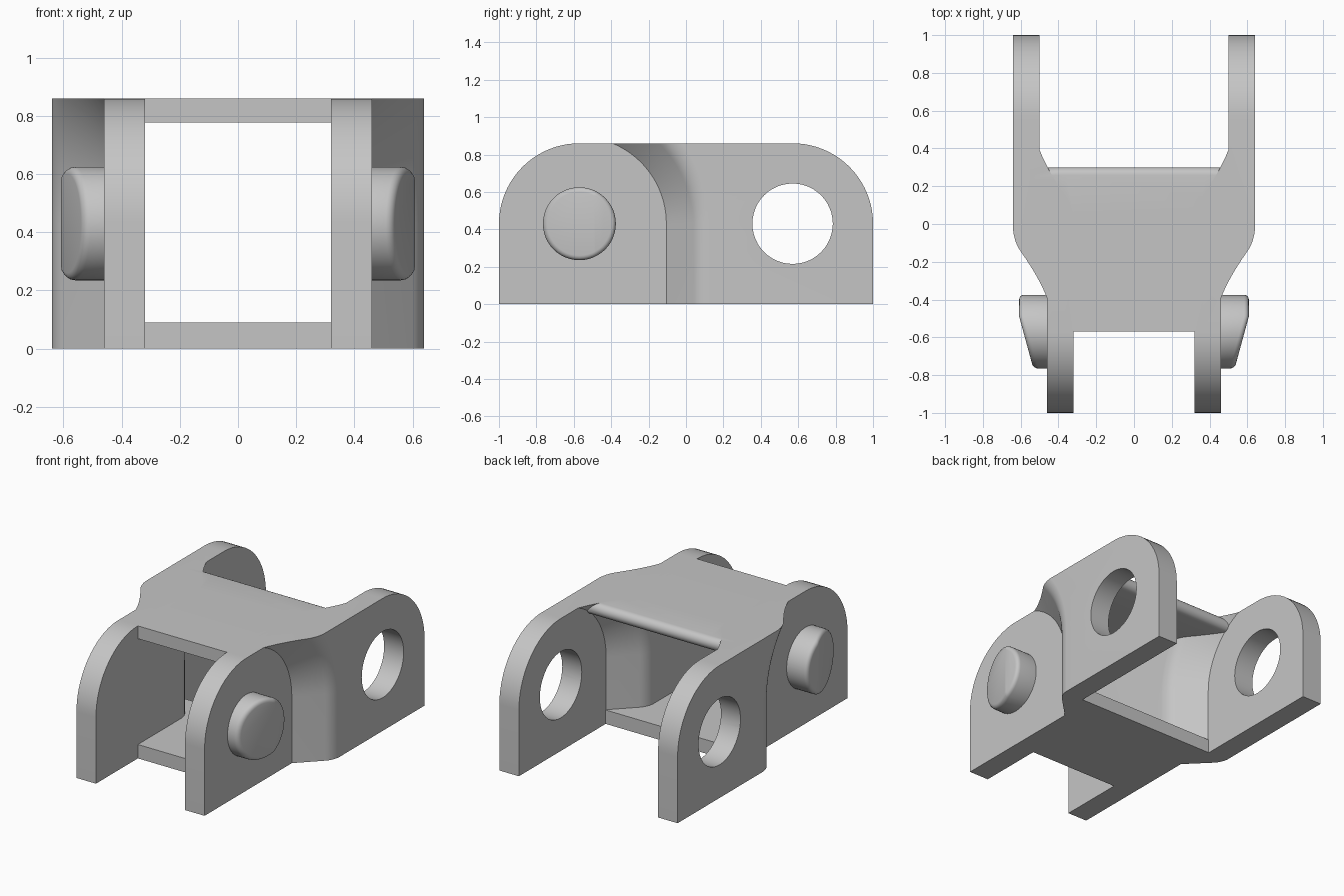
import bpy, bmesh, math
from mathutils import Vector

if "Cube" in bpy.data.objects:
    bpy.data.objects.remove(bpy.data.objects["Cube"])

H, C, R = 0.86, 0.57, 0.43      # height, pin distance from centre, lobe radius

steel = bpy.data.materials.new("steel_grey")
steel.diffuse_color = (0.56, 0.56, 0.56, 1)
steel.use_nodes = True
steel.node_tree.nodes["Principled BSDF"].inputs["Base Color"].default_value = steel.diffuse_color


def finish(name, bm):
    bmesh.ops.recalc_face_normals(bm, faces=bm.faces[:])
    mesh = bpy.data.meshes.new(name)
    bm.to_mesh(mesh)
    bm.free()
    mesh.materials.append(steel)
    ob = bpy.data.objects.new(name, mesh)
    bpy.context.collection.objects.link(ob)
    return ob


def loft(name, rings):
    """Skin (x, [(y, z), ...]) rings and cap both ends."""
    bm = bmesh.new()
    vs = [[bm.verts.new((x, y, z)) for y, z in ring] for x, ring in rings]
    n = len(vs[0])
    for a, b in zip(vs, vs[1:]):
        for i in range(n):
            j = (i + 1) % n
            bm.faces.new((a[i], a[j], b[j], b[i]))
    bm.faces.new(vs[0])
    bm.faces.new(vs[-1])
    return finish(name, bm)


def arc(cy, cz, r, a0, a1, n):
    return [(cy + r * math.cos(math.radians(a0 + (a1 - a0) * i / n)),
             cz + r * math.sin(math.radians(a0 + (a1 - a0) * i / n))) for i in range(n + 1)]


def apply_modifiers(ob):
    bpy.context.view_layer.objects.active = ob
    for m in list(ob.modifiers):
        bpy.ops.object.modifier_apply(modifier=m.name)


def boolean(ob, other, op):
    m = ob.modifiers.new(op, 'BOOLEAN')
    m.object, m.operation, m.solver = other, op, 'EXACT'
    apply_modifiers(ob)
    bpy.data.objects.remove(other)


def mirror(ob):
    m = ob.modifiers.new("mirror", 'MIRROR')
    m.use_mirror_merge = False
    apply_modifiers(ob)


def smooth(ob, angle):
    bpy.ops.object.select_all(action='DESELECT')
    ob.select_set(True)
    bpy.context.view_layer.objects.active = ob
    bpy.ops.object.shade_smooth_by_angle(angle=math.radians(angle))


# side wall: thick slab with two rounded upper corners
outline = [(-1, 0), (1, 0)] + arc(C, R, R, 0, 90, 20) + arc(-C, R, R, 90, 180, 20)
body = loft("link_body", [(0.32, outline), (0.64, outline)])

# flared clearance pockets: outside at the front, inside at the rear
flare = [(0.46, 0.465), (0.60, 0.605)]
for i in range(1, 7):
    a = math.radians(45 - 45 * i / 6)
    flare.append((0.6405 - 0.14 * (1 - math.cos(a)), 0.703 - 0.14 * math.sin(a)))
flare.append((0.72, 0.703))
for side in (-1, 1):
    rings = []
    for x, r in flare:
        ring = [(side * C + r, -0.2)] + arc(side * C, R, r, 0, 180, 48) + [(side * C - r, -0.2)]
        rings.append((x if side < 0 else 0.96 - x, ring))
    boolean(body, loft("pocket_cutter", rings), 'DIFFERENCE')

# rear pin hole
hole = arc(C, R, 0.215, 0, 360, 48)[:-1]
boolean(body, loft("hole_cutter", [(0.25, hole), (0.75, hole)]), 'DIFFERENCE')
mirror(body)

# top plate with a rounded rear edge, and bottom plate, both let into the walls
top_rear = arc(0.30 - 0.0415, H - 0.0415, 0.0415, -90, 90, 10)
bottom_rear = [(0.11, 0), (0.11, 0.09)]
for name, rear, z0, z1 in (("top_plate", top_rear, H - 0.083, H),
                           ("bottom_plate", bottom_rear, 0, 0.09)):
    half = [(0.36, -C), (0.38, -0.12), (0.54, 0.06)]
    stations = [(-x, y) for x, y in reversed(half)] + half
    rings = [(x, [(y, z1), (y, z0)] + rear) for x, y in stations]
    boolean(body, loft(name, rings), 'UNION')
smooth(body, 25)

# pin ends: short cylinders with a sloping lead-in face and rounded rim
disc = arc(-C, R, 0.195, 0, 360, 48)[:-1]
pins = loft("pin_ends", [(0.44, disc), (0.608, disc)])
bm = bmesh.new()
bm.from_mesh(pins.data)
bmesh.ops.bisect_plane(bm, geom=bm.verts[:] + bm.edges[:] + bm.faces[:],
                       plane_co=(0.608, -0.49, R),
                       plane_no=Vector((0.275, -0.075, 0)).normalized(), clear_outer=True)
bmesh.ops.holes_fill(bm, edges=[e for e in bm.edges if e.is_boundary], sides=0)
bmesh.ops.recalc_face_normals(bm, faces=bm.faces[:])
rim = [e for e in bm.edges if min(v.co.x for v in e.verts) > 0.45
       and sum(f.normal.x > 0.5 for f in e.link_faces) == 1]
bmesh.ops.bevel(bm, geom=rim, offset=0.025, segments=4, profile=0.5, affect='EDGES')
bm.to_mesh(pins.data)
bm.free()
mirror(pins)
smooth(pins, 28)
